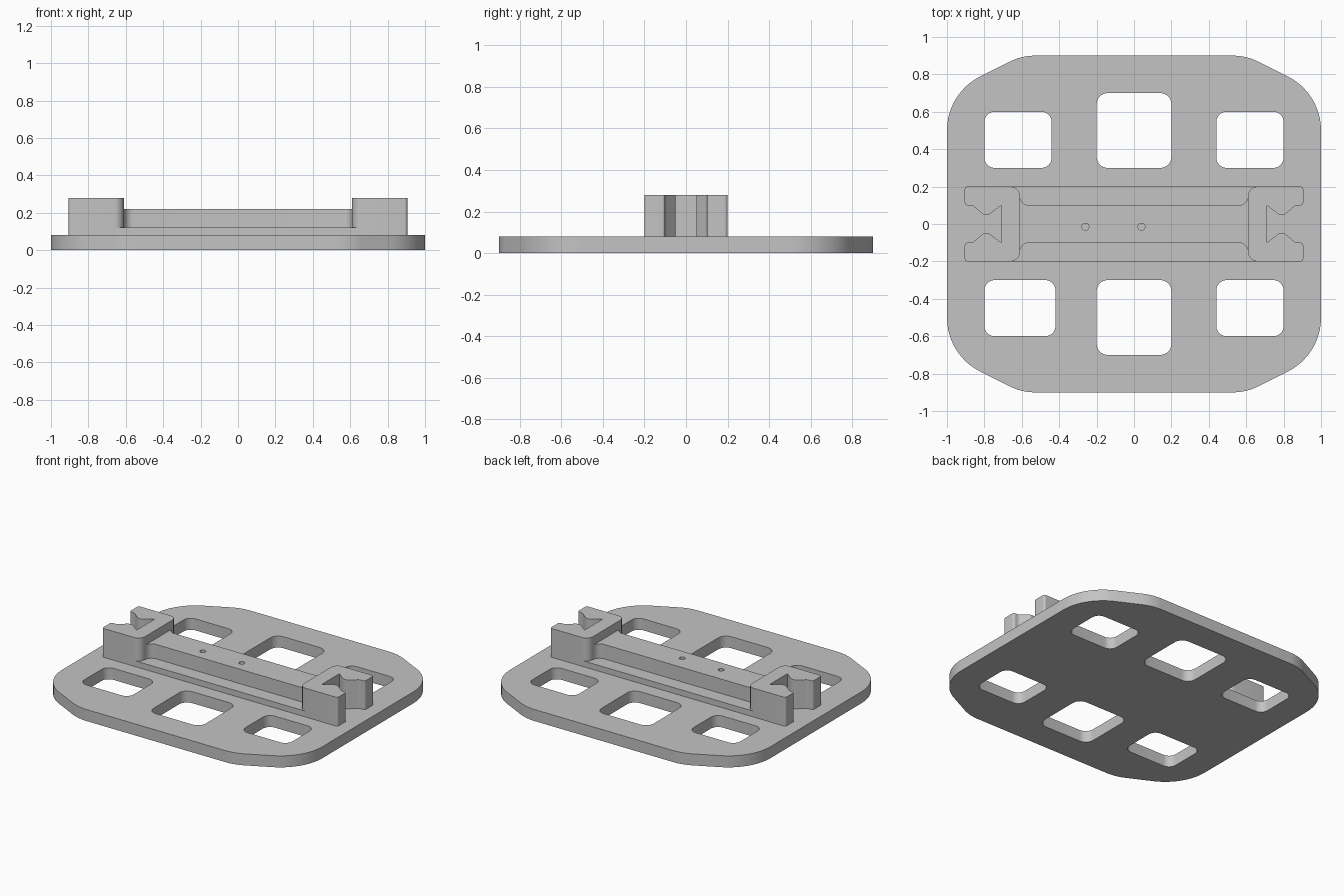
import bpy, bmesh, math
from mathutils import Vector

cube = bpy.data.objects.get("Cube")
if cube:
    bpy.data.objects.remove(cube, do_unlink=True)

grey = bpy.data.materials.new("light grey")
grey.use_nodes = True
colour = (0.55, 0.55, 0.55, 1)
grey.diffuse_color = colour
grey.node_tree.nodes["Principled BSDF"].inputs["Base Color"].default_value = colour


def rounded(corners, steps=10):
    """Outline from (x, y, tangent length) corners; length 0 stays sharp."""
    out = []
    n = len(corners)
    for i, (x, y, t) in enumerate(corners):
        p = Vector((x, y))
        if not t:
            out.append(p)
            continue
        u = (Vector(corners[i - 1][:2]) - p).normalized()
        v = (Vector(corners[(i + 1) % n][:2]) - p).normalized()
        half = u.angle(v) / 2
        centre = p + (u + v).normalized() * t / math.cos(half)
        a, b = p + u * t - centre, p + v * t - centre
        sweep = a.angle(b)
        for k in range(steps + 1):
            f = k / steps
            out.append(centre + (a * math.sin((1 - f) * sweep)
                                 + b * math.sin(f * sweep)) / math.sin(sweep))
    return out


def rectangle(x0, x1, y0, y1, r):
    return rounded([(x0, y0, r), (x1, y0, r), (x1, y1, r), (x0, y1, r)])


def circle(x, y, r, n=24):
    return [Vector((x + r * math.cos(i * math.tau / n), y + r * math.sin(i * math.tau / n)))
            for i in range(n)]


def slab(name, loops, z0, z1):
    """Extrude an outline, with any further loops as holes, from z0 to z1."""
    curve = bpy.data.curves.new(name, "CURVE")
    curve.dimensions = "2D"
    curve.fill_mode = "BOTH"
    curve.extrude = (z1 - z0) / 2
    for loop in loops:
        spline = curve.splines.new("POLY")
        spline.points.add(len(loop) - 1)
        for point, p in zip(spline.points, loop):
            point.co = (p.x, p.y, 0, 1)
        spline.use_cyclic_u = True
    temp = bpy.data.objects.new(name + " outline", curve)
    bpy.context.collection.objects.link(temp)
    graph = bpy.context.evaluated_depsgraph_get()
    mesh = bpy.data.meshes.new_from_object(temp.evaluated_get(graph))
    bpy.data.objects.remove(temp, do_unlink=True)

    bm = bmesh.new()
    bm.from_mesh(mesh)
    bmesh.ops.translate(bm, verts=bm.verts, vec=(0, 0, (z0 + z1) / 2))
    bmesh.ops.remove_doubles(bm, verts=bm.verts, dist=0.0002)
    bmesh.ops.recalc_face_normals(bm, faces=bm.faces)
    bm.to_mesh(mesh)
    bm.free()
    mesh.materials.clear()
    mesh.materials.append(grey)
    obj = bpy.data.objects.new(name, mesh)
    bpy.context.collection.objects.link(obj)
    bpy.ops.object.select_all(action="DESELECT")
    obj.select_set(True)
    bpy.context.view_layer.objects.active = obj
    bpy.ops.object.shade_smooth_by_angle(angle=math.radians(25))
    return obj


def mirror_y(half):
    return half + [(x, -y, t) for x, y, t in reversed(half)]


def mirror_xy(quarter):
    return mirror_y(quarter + [(-x, y, t) for x, y, t in reversed(quarter)])


# Base plate with six rounded windows
plate = [rounded(mirror_xy([(1, 0.7, 0.2), (0.6, 0.9, 0.07)]), 16)]
for s in (-1, 1):
    y0, y1 = sorted((0.3 * s, 0.6 * s))
    plate.append(rectangle(0.44, 0.8, y0, y1, 0.055))
    plate.append(rectangle(-0.8, -0.44 if s > 0 else -0.42, y0, y1, 0.055))
    y0, y1 = sorted((0.3 * s, 0.7 * s))
    plate.append(rectangle(-0.2, 0.2, y0, y1, 0.06))
slab("base_plate", plate, 0, 0.08)

# Low ledge under the rail
slab("rail_ledge", [rectangle(-0.66, 0.66, -0.2, 0.2, 0)], 0.08, 0.12)

# Raised rail, flaring into the end blocks, with two small holes
rail = rounded(mirror_xy([(0.65, 0.14, 0), (0.61, 0.15, 0), (0.61, 0.1, 0.0499)]))
slab("centre_rail", [rail, circle(-0.26, -0.015, 0.019), circle(0.04, -0.015, 0.019)], 0.08, 0.22)

# End blocks with a waisted slot open to the outside
half_block = [(0.71, 0.1, 0), (0.775, 0.05, 0.008), (0.805, 0.05, 0.008),
              (0.865, 0.1, 0.012), (0.905, 0.1, 0.015), (0.905, 0.2, 0.015),
              (0.61, 0.2, 0.05)]
for side, s in (("left", 1), ("right", -1)):
    block = rounded(mirror_y([(x * s, y, t) for x, y, t in half_block]))
    slab(side + "_end_block", [block], 0.08, 0.28)
